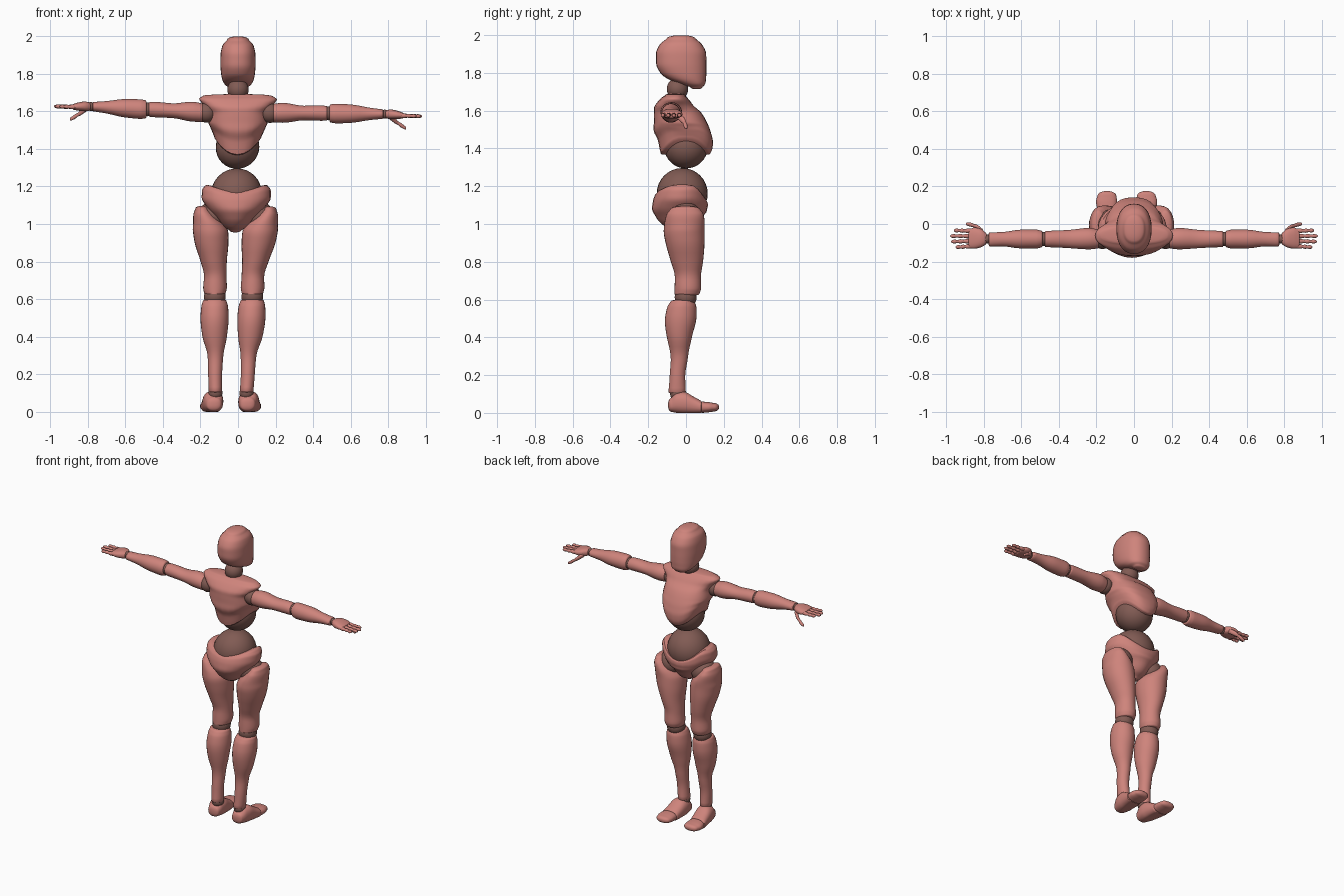
import bpy, bmesh, math
from mathutils import Vector

if "Cube" in bpy.data.objects:
    bpy.data.objects.remove(bpy.data.objects["Cube"])


def material(name, rgb):
    m = bpy.data.materials.new(name)
    m.diffuse_color = (*rgb, 1)
    m.use_nodes = True
    m.node_tree.nodes["Principled BSDF"].inputs["Base Color"].default_value = m.diffuse_color
    return m


PINK = material("rose_shell", (0.62, 0.23, 0.20))
DARK = material("brown_joint", (0.22, 0.105, 0.088))


def finish(name, bm, mat):
    # slight sideways lean of the legs and tilt of the arms
    for v in bm.verts:
        x = v.co.x
        v.co.z -= math.copysign(max(0, abs(x) - 0.15) * 0.032, x)
        v.co.x -= 0.04 * max(0, 1 - v.co.z / 1.5)
    bmesh.ops.recalc_face_normals(bm, faces=bm.faces)
    me = bpy.data.meshes.new(name)
    bm.to_mesh(me)
    bm.free()
    me.materials.append(mat)
    ob = bpy.data.objects.new(name, me)
    bpy.context.collection.objects.link(ob)
    bpy.ops.object.select_all(action='DESELECT')
    ob.select_set(True)
    bpy.context.view_layer.objects.active = ob
    bpy.ops.object.shade_smooth_by_angle(angle=math.radians(50))
    return ob


def resample(st, sub):
    """Smooth, overshoot-free interpolation of the stations."""
    def slope(i, c):
        d = [(st[j + 1][c] - st[j][c]) / (st[j + 1][0] - st[j][0])
             for j in (i - 1, i) if 0 <= j < len(st) - 1]
        if len(d) == 1:
            return d[0]
        return 0 if d[0] * d[1] <= 0 else 2 * d[0] * d[1] / (d[0] + d[1])
    out = []
    for i in range(len(st) - 1):
        h = st[i + 1][0] - st[i][0]
        for k in range(sub):
            t = k / sub
            row = [st[i][0] + h * t]
            for c in range(1, 5):
                a, b = st[i][c], st[i + 1][c]
                row.append((2*t**3 - 3*t*t + 1) * a + (t**3 - 2*t*t + t) * h * slope(i, c)
                           + (3*t*t - 2*t**3) * b + (t**3 - t*t) * h * slope(i + 1, c))
            out.append(row)
    return out + [list(st[-1])]


def loft(name, axis, st, mat=PINK, side=1, domes=(0.01, 0.01), power=2.0,
         warp=None, seg=28, sub=4):
    """Elliptical sections (position, centre u, v, radius u, v) with domed ends."""
    rows = resample(st, sub)

    def dome(row, d):
        return [[row[0] + d * math.sin(a), row[1], row[2],
                 row[3] * math.cos(a), row[4] * math.cos(a)]
                for a in (math.pi / 2 * k / 5 for k in range(1, 5))]
    rows = dome(rows[0], -domes[0])[::-1] + rows + dome(rows[-1], domes[1])
    a, (u, v) = "xyz".index(axis), [i for i in range(3) if i != "xyz".index(axis)]
    bm = bmesh.new()

    def point(t, pu, pv):
        co = Vector((0, 0, 0))
        co[a], co[u], co[v] = t, pu, pv
        if warp:
            co = warp(co)
        co.x *= side
        return bm.verts.new(co)
    rings = []
    for t, cu, cv, ru, rv in rows:
        ring = []
        for k in range(seg):
            c, s = math.cos(math.tau * k / seg), math.sin(math.tau * k / seg)
            ring.append(point(t, cu + ru * math.copysign(abs(c) ** (2 / power), c),
                              cv + rv * math.copysign(abs(s) ** (2 / power), s)))
        rings.append(ring)
    for r, q in zip(rings, rings[1:]):
        for k in range(seg):
            bm.faces.new((r[k], r[k - 1], q[k - 1], q[k]))
    for ring, row, d in ((rings[0], rows[0], 0), (rings[-1], rows[-1], 0)):
        tip = point(row[0], row[1], row[2])
        for k in range(seg):
            bm.faces.new((ring[k], ring[k - 1], tip))
    return finish(name, bm, mat)


def ball(name, co, r, side=1):
    bm = bmesh.new()
    bmesh.ops.create_uvsphere(bm, u_segments=28, v_segments=16, radius=r)
    bmesh.ops.translate(bm, verts=bm.verts, vec=(co[0] * side, co[1], co[2]))
    return finish(name, bm, DARK)


# head and neck
loft("head", "z", [(1.725, 0, .055, .045, .032), (1.74, 0, .037, .068, .064),
                   (1.77, 0, .003, .084, .103), (1.80, 0, -.014, .09, .122),
                   (1.85, 0, -.025, .094, .133), (1.90, 0, -.026, .093, .133),
                   (1.95, 0, -.027, .083, .112), (1.98, 0, -.026, .058, .078)],
     domes=(.012, .02), power=2.25)
ball("neck_joint", (0, -.045, 1.715), .057)


# chest shell with ribs arching up at the sides
def rib_arch(co):
    t = min(1, max(0, (1.54 - co.z) / .17))
    co.z += .09 * t * min(1, (co.x / .125) ** 2)
    return co


loft("chest", "z", [(1.37, 0, -.003, .124, .13), (1.40, 0, 0, .13, .14),
                    (1.44, 0, -.003, .138, .145), (1.49, 0, -.02, .148, .15),
                    (1.54, 0, -.03, .158, .14), (1.59, 0, -.045, .155, .125),
                    (1.63, 0, -.063, .18, .1), (1.665, 0, -.062, .207, .072),
                    (1.682, 0, -.058, .185, .052)],
     domes=(.006, .01), power=2.4, warp=rib_arch)
ball("belly_joint", (0, 0, 1.41), .116)
ball("waist_joint", (0, -.02, 1.161), .135)


# pelvis with a dipped rim
def rim_dip(co):
    t = min(1, max(0, (co.z - 1.05) / .16))
    depth = .035 if co.y < -.02 else .035 + .5 * min(.1, co.y + .02)
    co.z -= depth * t * max(0, 1 - (co.x / .15) ** 2)
    return co


loft("pelvis", "z", [(.965, 0, -.03, .03, .04), (.985, 0, -.03, .06, .08),
                     (1.03, 0, -.035, .10, .12), (1.09, 0, -.035, .155, .145),
                     (1.14, 0, -.03, .184, .145), (1.18, 0, -.025, .183, .14),
                     (1.205, 0, -.02, .166, .13)], domes=(.01, .01), warp=rim_dip)


def on_floor(co):
    co.z = max(0, co.z)
    return co


for s, tag in ((1, "right_"), (-1, "left_")):
    # leg
    ball(tag + "hip_joint", (.12, -.005, 1.043), .08, s)
    loft(tag + "thigh", "z", [(.628, .1, .005, .056, .065), (.66, .1, .01, .063, .07),
                              (.72, .1, .01, .06, .069), (.80, .111, .005, .07, .085),
                              (.90, .125, -.005, .09, .103), (.96, .132, -.01, .094, .108),
                              (1.0, .143, -.008, .083, .107), (1.05, .168, -.005, .057, .098),
                              (1.08, .178, -.004, .038, .078)], side=s, domes=(.008, .016))
    ball(tag + "knee_joint", (.1, -.002, .612), .058, s)
    loft(tag + "shin", "z", [(.11, .083, -.047, .036, .046), (.2, .087, -.045, .037, .041),
                             (.3, .088, -.035, .042, .046), (.4, .095, -.035, .065, .066),
                             (.5, .098, -.028, .075, .083), (.56, .099, -.022, .071, .077),
                             (.592, .1, -.018, .062, .062)], side=s, domes=(.01, .008))
    ball(tag + "ankle_joint", (.083, -.046, .1), .038, s)
    loft(tag + "foot", "y", [(-.08, .09, .042, .04, .036), (-.05, .092, .054, .05, .054),
                             (-.01, .095, .053, .055, .058), (.04, .1, .04, .055, .046),
                             (.08, .105, .03, .055, .034)],
         side=s, domes=(.015, .006), power=2.4, warp=on_floor)
    loft(tag + "toes", "y", [(.085, .105, .03, .053, .03), (.12, .107, .03, .056, .027),
                             (.15, .105, .03, .05, .022)],
         side=s, domes=(.006, .026), power=2.4, warp=on_floor)
    # arm
    ball(tag + "shoulder_joint", (.168, -.08, 1.592), .053, s)
    loft(tag + "upper_arm", "x", [(.19, -.08, 1.592, .05, .049), (.24, -.078, 1.595, .057, .053),
                                  (.35, -.08, 1.597, .048, .039), (.44, -.08, 1.6, .044, .041),
                                  (.47, -.08, 1.6, .043, .039)], side=s)
    ball(tag + "elbow_joint", (.483, -.08, 1.6), .037, s)
    loft(tag + "forearm", "x", [(.492, -.08, 1.6, .044, .048), (.52, -.08, 1.6, .05, .052),
                                (.6, -.08, 1.602, .05, .049), (.7, -.081, 1.604, .038, .033),
                                (.77, -.082, 1.605, .037, .025)], side=s, domes=(.008, .006))
    ball(tag + "wrist_joint", (.783, -.08, 1.605), .024, s)
    # hand
    loft(tag + "palm", "x", [(.79, -.078, 1.605, .032, .022), (.815, -.075, 1.605, .049, .026),
                             (.85, -.075, 1.603, .056, .022), (.875, -.078, 1.601, .051, .016)],
         side=s, domes=(.006, .008), power=2.4)
    for i, tip in enumerate((.965, .985, .98, .955)):
        y, n = -.037 - .027 * i, tip - .875
        beads = [(.87 + n * f, y - .003 * f * (i - 1), 1.6, r, r) for f, r in
                 ((0, .012), (.2, .012), (.36, .0085), (.5, .0115), (.66, .008), (.8, .0105))]
        loft(f"{tag}finger_{i + 1}", "x", beads, side=s, domes=(.004, n * .2), seg=12, sub=3)
    loft(tag + "thumb", "x", [(.81, -.04, 1.592, .016, .016), (.835, -.018, 1.573, .014, .015),
                              (.855, -.008, 1.558, .009, .01), (.868, -.004, 1.549, .011, .012),
                              (.89, 0, 1.535, .008, .009)], side=s, domes=(.006, .006), seg=12)
